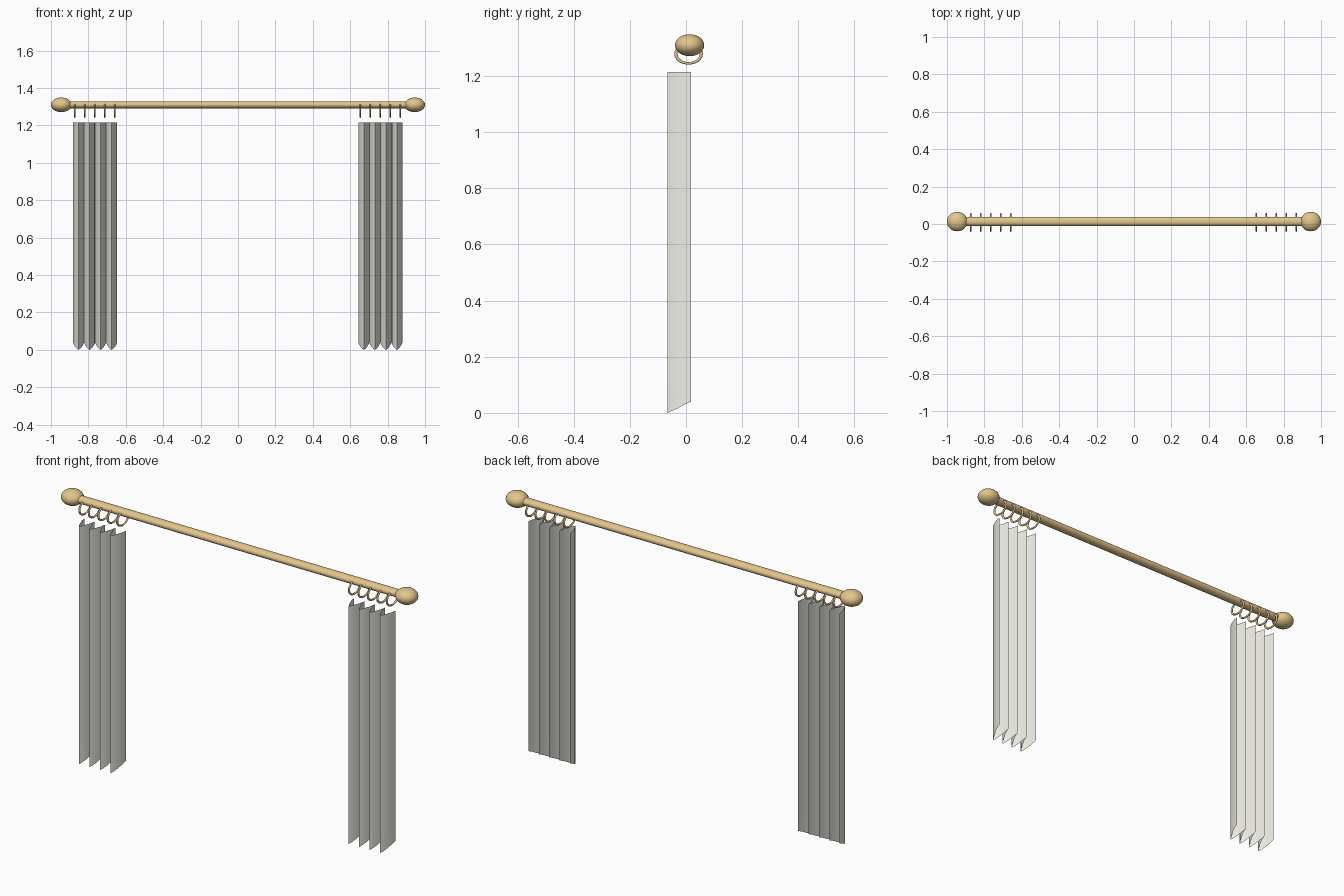
import bpy, bmesh, math

if "Cube" in bpy.data.objects:
    bpy.data.objects.remove(bpy.data.objects["Cube"])

YC, ZC = 0.013, 1.31      # rod axis
FLAT = 0.75               # everything round is squashed a little in z


def material(name, color):
    m = bpy.data.materials.new(name)
    m.diffuse_color = color
    m.use_nodes = True
    m.node_tree.nodes["Principled BSDF"].inputs["Base Color"].default_value = m.diffuse_color
    return m


GOLD = material("gold", (0.76, 0.56, 0.26, 1))
CLOTH = material("cloth", (0.86, 0.85, 0.79, 1))


def finish(ob, name, mat, angle=40):
    ob.name = name
    ob.data.materials.append(mat)
    bpy.ops.object.select_all(action='DESELECT')
    ob.select_set(True)
    bpy.context.view_layer.objects.active = ob
    bpy.ops.object.transform_apply(location=False, rotation=True, scale=True)
    bpy.ops.object.shade_smooth_by_angle(angle=math.radians(angle))


# Rod
bpy.ops.mesh.primitive_cylinder_add(vertices=32, radius=0.0245, depth=1.84,
                                    location=(0, YC, ZC), rotation=(0, math.pi / 2, 0))
rod = bpy.context.object
rod.scale.x = FLAT        # local x points along world z
finish(rod, "curtain_rod", GOLD)

# Finials
for side, label in ((-1, "left"), (1, "right")):
    bpy.ops.mesh.primitive_uv_sphere_add(segments=32, ring_count=16, radius=1,
                                         location=(side * 0.945, YC, ZC))
    ball = bpy.context.object
    ball.scale = (0.055, 0.052, 0.052 * FLAT)
    finish(ball, label + "_finial", GOLD)


# Rings hanging on the rod
def ring(x, name):
    bpy.ops.mesh.primitive_torus_add(major_radius=0.045, minor_radius=0.006,
                                     major_segments=32, minor_segments=10,
                                     location=(x, 0.009, 1.279), rotation=(0, math.pi / 2, 0))
    ob = bpy.context.object
    ob.scale = (FLAT, 1, 0.75)
    finish(ob, name, GOLD)


# Pleated curtain: one pleat profile (x offset, y, bottom z), repeated four times
PITCH, PLEATS, TOP = 0.059, 4, 1.215
HALF = [(0.0, 0.018, 0.04), (0.0045, -0.009, 0.028), (0.013, -0.032, 0.015),
        (0.022, -0.055, 0.005), (0.0295, -0.066, 0.0)]
PLEAT = HALF + [(PITCH - x, y, z) for x, y, z in HALF[-2:0:-1]]


def curtain(x0, name):
    pts = [(x0 + i * PITCH + x, y, z) for i in range(PLEATS) for x, y, z in PLEAT]
    pts.append((x0 + PLEATS * PITCH, HALF[0][1], HALF[0][2]))
    bm = bmesh.new()
    cols = []
    for x, y, z in pts:
        cols.append([bm.verts.new((x, y, h)) for h in (z, 0.1, 0.65, 1.13, TOP)])
    for a, b in zip(cols, cols[1:]):
        for k in range(len(a) - 1):
            bm.faces.new((a[k], b[k], b[k + 1], a[k + 1]))
    me = bpy.data.meshes.new(name)
    bm.to_mesh(me)
    bm.free()
    ob = bpy.data.objects.new(name, me)
    bpy.context.collection.objects.link(ob)
    finish(ob, name, CLOTH, 50)


for label, x0 in (("left", -0.882), ("right", 0.643)):
    curtain(x0, label + "_curtain")
    for i in range(5):
        ring(x0 + 0.01 + i * 0.0535, f"{label}_ring_{i + 1}")
